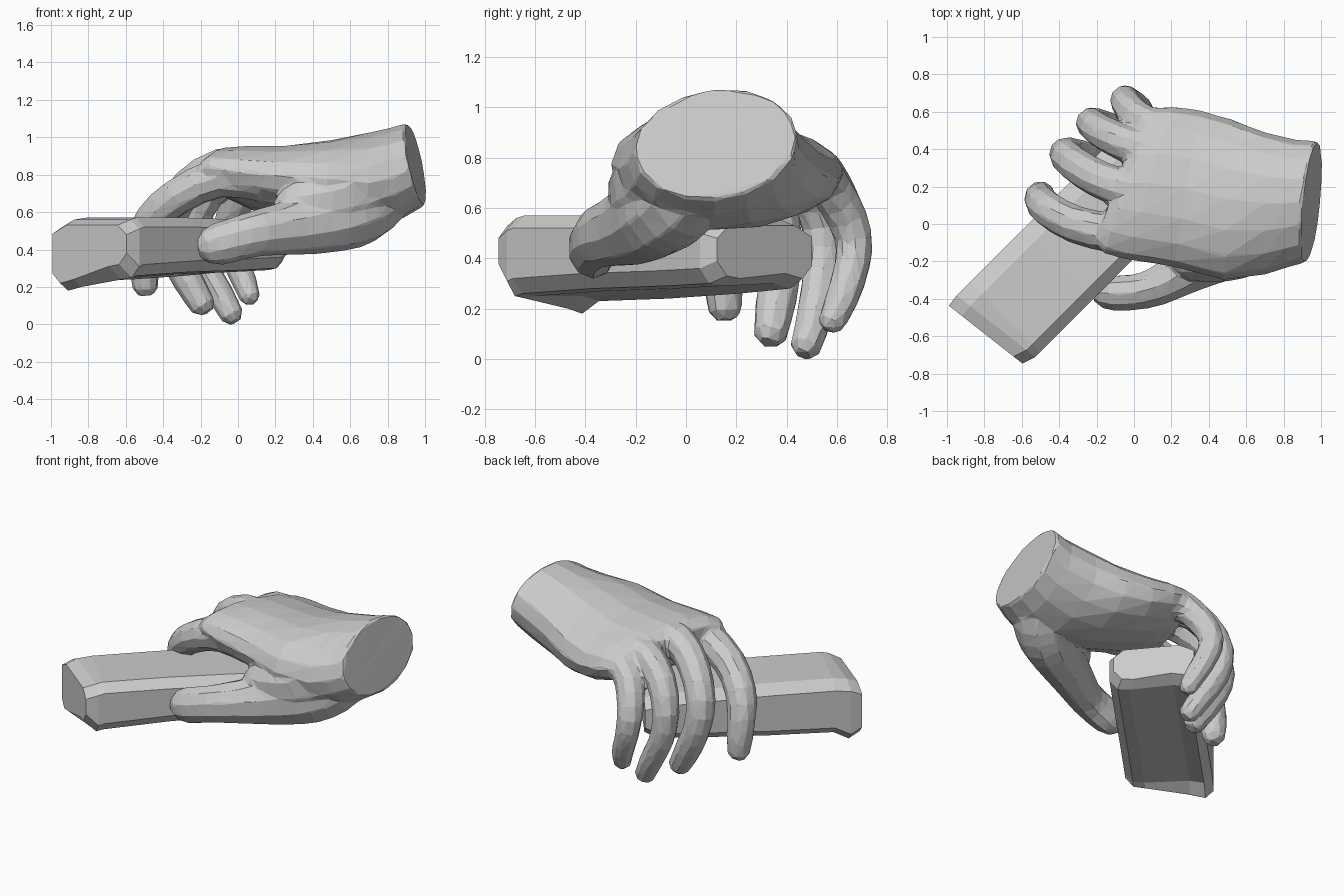
import bpy, bmesh, math
from mathutils import Vector


def loft(name, rings):
    """Skin a list of equal-length point rings and cap both ends."""
    bm = bmesh.new()
    vs = [[bm.verts.new(p) for p in ring] for ring in rings]
    n = len(vs[0])
    for a, b in zip(vs, vs[1:]):
        for i in range(n):
            j = (i + 1) % n
            bm.faces.new((a[i], a[j], b[j], b[i]))
    bm.faces.new(vs[0])
    bm.faces.new(vs[-1])
    bmesh.ops.recalc_face_normals(bm, faces=bm.faces[:])
    me = bpy.data.meshes.new(name)
    bm.to_mesh(me)
    bm.free()
    ob = bpy.data.objects.new(name, me)
    bpy.context.collection.objects.link(ob)
    return ob


def smooth_path(pts):
    """Insert a Catmull-Rom midpoint between neighbouring path points."""
    p = [Vector(q) for q in pts]
    out = []
    for i in range(len(p) - 1):
        a, d = p[max(i - 1, 0)], p[min(i + 2, len(p) - 1)]
        out += [p[i], (p[i] + p[i + 1]) * 0.5625 - (a + d) * 0.0625]
    return out + [p[-1]]


def limb(name, pts, hint, aspect=1.0, sides=10):
    """Tapered finger along (x, y, z, radius) points; aspect widens it along hint."""
    path = smooth_path(pts)
    rings = []
    for i, q in enumerate(path):
        t = (path[min(i + 1, len(path) - 1)].xyz - path[max(i - 1, 0)].xyz).normalized()
        a = (hint - t * hint.dot(t)).normalized()
        b = t.cross(a)
        rings.append([q.xyz + a * (q.w * aspect * math.cos(w)) + b * (q.w * math.sin(w))
                      for w in (2 * math.pi * k / sides for k in range(sides))])
    # rounded tip
    end = path[-1]
    rings.append([end.xyz + t * end.w * 0.55 + (p - end.xyz) * 0.55 for p in rings[-1]])
    return loft(name, rings)


# palm and wrist: x, y, z, half width, half height, slant of section, drop to little finger
PALM = [
    (0.95, 0.12, 0.855, 0.325, 0.22, 0.10, 0.08),
    (0.85, 0.11, 0.81, 0.34, 0.24, 0.05, 0.07),
    (0.70, 0.11, 0.77, 0.38, 0.255, 0.0, 0.04),
    (0.50, 0.13, 0.75, 0.43, 0.235, 0.05, -0.05),
    (0.28, 0.19, 0.755, 0.42, 0.20, 0.15, -0.09),
    (0.08, 0.22, 0.78, 0.41, 0.17, 0.30, -0.10),
    (-0.03, 0.23, 0.80, 0.39, 0.14, 0.34, -0.10),
    (-0.09, 0.23, 0.80, 0.34, 0.09, 0.36, -0.10),
]
rings = []
for i, (x, y, z, hw, hh, slant, drop) in enumerate(PALM):
    lean = (0.22, 0.15)[i] if i < 2 else 0
    ring = []
    for k in range(16):
        w = 2 * math.pi * k / 16
        c, s = math.cos(w), math.sin(w)
        dy, dz = hw * c, hh * s
        ring.append((x + slant * dy - lean * dz, y + dy, z + dz + drop * dy))
    rings.append(ring)
parts = [loft("hand", rings)]

# fingers curled over the block
SIDEWAYS = Vector((0.25, 1, 0))
FINGERS = {
    "index_finger": [(0.12, -0.05, 0.78, 0.13), (-0.10, -0.05, 0.785, 0.11),
                     (-0.32, 0.0, 0.685, 0.10), (-0.46, 0.08, 0.56, 0.095),
                     (-0.50, 0.13, 0.42, 0.087), (-0.50, 0.15, 0.28, 0.08),
                     (-0.495, 0.155, 0.19, 0.068)],
    "middle_finger": [(0.1, 0.18, 0.82, 0.13), (-0.09, 0.20, 0.84, 0.105),
                      (-0.26, 0.28, 0.74, 0.098), (-0.36, 0.36, 0.58, 0.091),
                      (-0.35, 0.38, 0.41, 0.086), (-0.27, 0.36, 0.24, 0.084),
                      (-0.185, 0.335, 0.095, 0.07)],
    "ring_finger": [(0.13, 0.38, 0.79, 0.12), (-0.02, 0.42, 0.80, 0.10),
                    (-0.16, 0.485, 0.70, 0.092), (-0.23, 0.54, 0.53, 0.083),
                    (-0.195, 0.54, 0.34, 0.078), (-0.10, 0.51, 0.17, 0.074),
                    (-0.03, 0.475, 0.045, 0.064)],
    "little_finger": [(0.20, 0.50, 0.75, 0.11), (0.06, 0.54, 0.73, 0.095),
                      (-0.02, 0.61, 0.62, 0.087), (-0.05, 0.665, 0.49, 0.078),
                      (-0.025, 0.66, 0.37, 0.073), (0.03, 0.62, 0.24, 0.068),
                      (0.065, 0.575, 0.14, 0.055)],
}
for name, pts in FINGERS.items():
    parts.append(limb(name, pts, SIDEWAYS))

# thumb with its fleshy base, pressed along the near side
UP = Vector((0, 0, 1))
parts.append(limb("thumb", [
    (0.80, 0.05, 0.74, 0.15), (0.71, -0.03, 0.66, 0.17), (0.60, -0.10, 0.60, 0.17),
    (0.46, -0.165, 0.555, 0.15), (0.30, -0.24, 0.52, 0.13), (0.12, -0.335, 0.49, 0.108),
    (0.0, -0.365, 0.46, 0.10), (-0.10, -0.37, 0.43, 0.098), (-0.17, -0.37, 0.415, 0.08)], UP, 1.17))

# web joining the index side of the palm to the thumb base
parts.append(limb("thumb_web", [
    (0.70, -0.05, 0.74, 0.19), (0.54, -0.13, 0.68, 0.175), (0.40, -0.175, 0.65, 0.145),
    (0.30, -0.20, 0.64, 0.11), (0.24, -0.20, 0.63, 0.07)], UP, 1.1))

# fuse into one faceted low-poly hand
bpy.ops.object.select_all(action='DESELECT')
for ob in parts:
    ob.select_set(True)
hand = parts[0]
bpy.context.view_layer.objects.active = hand
bpy.ops.object.join()
fuse = hand.modifiers.new("fuse", 'REMESH')
fuse.mode = 'VOXEL'
fuse.voxel_size = 0.014
soften = hand.modifiers.new("soften", 'SMOOTH')
soften.factor = 0.5
soften.iterations = 3
facet = hand.modifiers.new("facet", 'DECIMATE')
facet.ratio = 0.03

# block held diagonally: distance along, low edge left, low edge right, top, inset, end skew
BLOCK = [
    (-1.01, 0.22, 0.32, 0.53, 0.02, 0.12),
    (-0.94, 0.18, 0.25, 0.56, 0.0, 0.12),
    (-0.84, 0.23, 0.26, 0.57, 0.0, 0.0),
    (-0.45, 0.24, 0.28, 0.57, 0.0, 0.0),
    (-0.05, 0.26, 0.29, 0.56, 0.0, 0.0),
    (0.24, 0.28, 0.30, 0.55, 0.0, -0.06),
    (0.32, 0.32, 0.33, 0.53, 0.025, -0.09),
]
rings = []
for s, lo_l, lo_r, top, inset, skew in BLOCK:
    l, r = -0.40 + inset * 0.4, 0.13 - inset * 1.2
    prof = [(l, lo_l + 0.05), (l + 0.05, lo_l), (l + 0.14, lo_l + 0.02), (r - 0.12, lo_r - 0.01),
            (r - 0.05, lo_r), (r, lo_r + 0.06), (r, top - 0.05), (r - 0.06, top),
            (l + 0.09, top), (l, top - 0.045)]
    ring = []
    for u, z in prof:
        d = s + skew * (u + 0.40)
        ring.append(((d + u) * 0.7071, (d - u) * 0.7071, z))
    rings.append(ring)
loft("held_block", rings)
